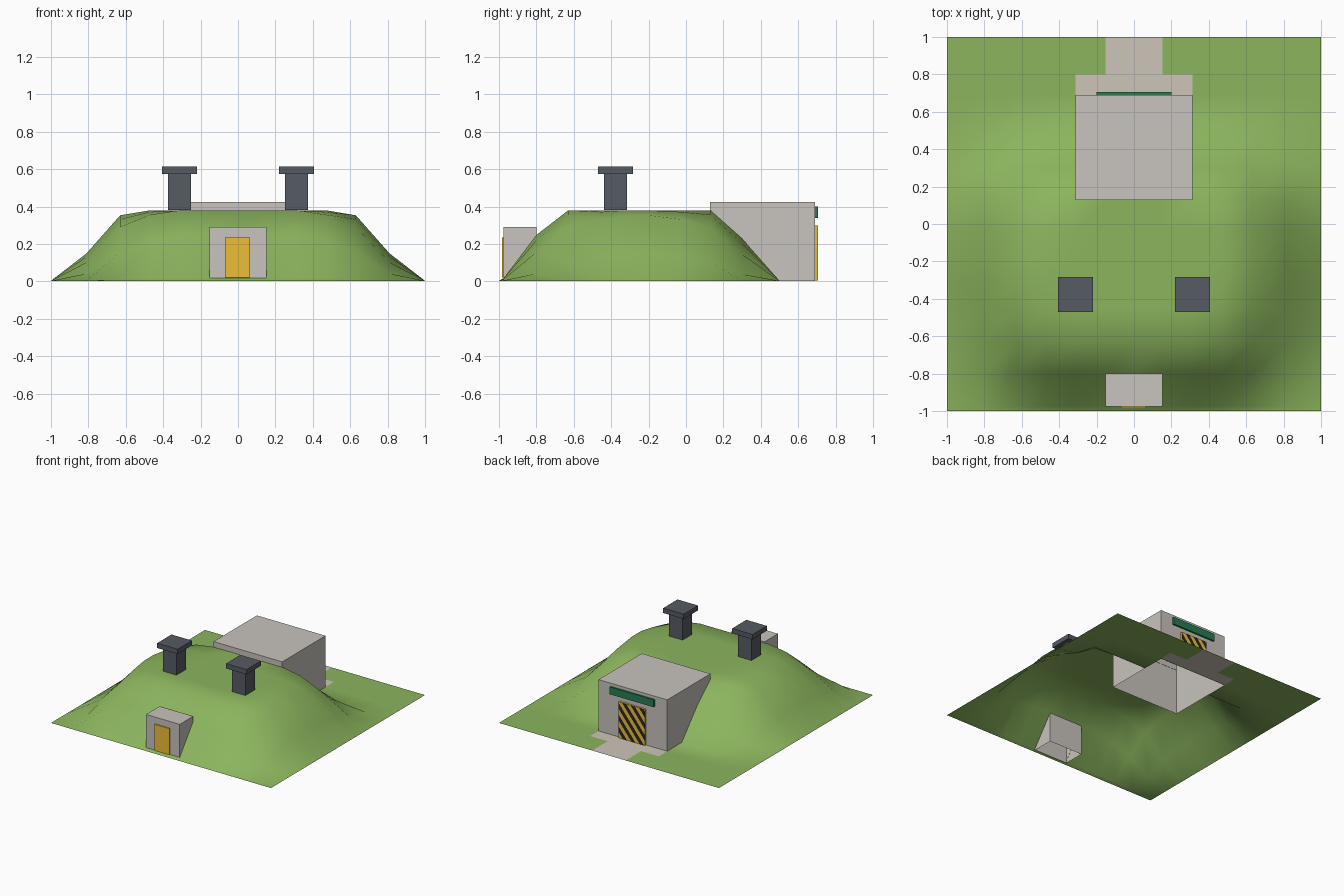
import bpy, bmesh
from mathutils import Vector

if "Cube" in bpy.data.objects:
    bpy.data.objects.remove(bpy.data.objects["Cube"])


def material(name, rgb):
    m = bpy.data.materials.new(name)
    m.diffuse_color = (*rgb, 1)
    m.use_nodes = True
    m.node_tree.nodes["Principled BSDF"].inputs["Base Color"].default_value = m.diffuse_color
    return m


GRASS = material("grass", (0.26, 0.46, 0.11))
CONCRETE = material("concrete", (0.58, 0.55, 0.51))
PAVING = material("paving", (0.61, 0.56, 0.48))
METAL = material("dark_metal", (0.093, 0.105, 0.125))
YELLOW = material("yellow", (0.84, 0.52, 0.035))
BLACK = material("black", (0.02, 0.02, 0.02))
GREEN = material("sign_green", (0.02, 0.2, 0.085))


def finish(name, bm, *mats):
    me = bpy.data.meshes.new(name)
    bm.to_mesh(me)
    bm.free()
    for m in mats:
        me.materials.append(m)
    ob = bpy.data.objects.new(name, me)
    bpy.context.collection.objects.link(ob)
    return ob


def add_box(bm, x, y, z, open_bottom=False):
    """Add a box spanning the (min, max) pairs x, y and z."""
    verts = bmesh.ops.create_cube(bm, size=1)["verts"]
    for v in verts:
        v.co = [a[0] + (c + 0.5) * (a[1] - a[0]) for a, c in zip((x, y, z), v.co)]
    if open_bottom:
        low = [f for f in bm.faces if all(abs(v.co.z - z[0]) < 1e-6 for v in f.verts)]
        bmesh.ops.delete(bm, geom=low, context="FACES")


def box(name, x, y, z, mat, open_bottom=False):
    bm = bmesh.new()
    add_box(bm, x, y, z, open_bottom)
    return finish(name, bm, mat)


# Grass mound: x and y height profiles (position, height, outward rank),
# with the corners rounded down by rank; open under bunkers and paving
half = [(0, 1, 0), (0.152, 1, 0), (0.312, 1, 0), (0.47, 1, 1), (0.63, 0.93, 2),
        (0.81, 0.39, 3), (1, 0, 3)]
px = [(-x, h, r) for x, h, r in half[:0:-1]] + half
py = [(-1, 0, 3), (-0.975, 0.04, 3), (-0.8, 0.65, 3), (-0.63, 1, 2), (-0.45, 1, 1),
      (-0.32, 1, 0), (-0.2, 1, 0), (-0.03, 1, 1), (0.13, 1, 2), (0.3, 0.6, 3),
      (0.5, 0, 3), (0.69, 0, 0), (0.8, 0, 0), (1, 0, 0)]
bm = bmesh.new()
grid = [[bm.verts.new((x, y, 0.003 + 0.377 * hx * hy * (1 - 0.022 * (rx * ry) ** 1.5)))
         for x, hx, rx in px] for y, hy, ry in py]
for j in range(len(py) - 1):
    for i in range(len(px) - 1):
        cx = abs(px[i][0] + px[i + 1][0]) / 2
        cy = (py[j][0] + py[j + 1][0]) / 2
        in_back = cx < 0.312 and 0.13 < cy < 0.8
        in_path = cx < 0.152 and cy > 0.8
        in_front = cx < 0.152 and -0.975 < cy < -0.8
        if not (in_back or in_front or in_path):
            bm.faces.new((grid[j][i], grid[j][i + 1], grid[j + 1][i + 1], grid[j + 1][i]))
for f in bm.faces:
    f.smooth = True
finish("grass_mound", bm, GRASS)

# Concrete entrances
box("back_bunker", (-0.312, 0.312), (0.128, 0.69), (0.002, 0.425), CONCRETE, True)
box("front_entrance", (-0.153, 0.153), (-0.975, -0.8), (0.002, 0.29), CONCRETE, True)
box("front_door", (-0.07, 0.065), (-0.985, -0.9755), (0.02, 0.235), YELLOW)
box("back_sign", (-0.2, 0.2), (0.6905, 0.705), (0.34, 0.40), GREEN)

# Paved forecourt and path, flush with the grass
bm = bmesh.new()
for w, y0, y1 in ((0.312, 0.69, 0.8), (0.152, 0.8, 1.0)):
    bm.faces.new([bm.verts.new((x, y, 0.003)) for x, y in
                  ((-w, y0), (w, y0), (w, y1), (-w, y1))])
finish("paved_apron", bm, PAVING)

# Back door cut into diagonal hazard stripes
bm = bmesh.new()
add_box(bm, (-0.12, 0.12), (0.6905, 0.706), (0.004, 0.3))
normal = Vector((1, 0, -0.8)).normalized()
step = 0.03
for k in range(-14, 8):
    bmesh.ops.bisect_plane(bm, geom=bm.verts[:] + bm.edges[:] + bm.faces[:],
                           plane_co=normal * k * step, plane_no=normal)
for f in bm.faces:
    if abs(f.normal.y) > 0.5:
        f.material_index = int(f.calc_center_median().dot(normal) // step) % 2
finish("striped_back_door", bm, YELLOW, BLACK)

# Rooftop vents
for side, x in (("left", -0.313), ("right", 0.313)):
    bm = bmesh.new()
    y = -0.377
    add_box(bm, (x - 0.061, x + 0.061), (y - 0.061, y + 0.061), (0.381, 0.575))
    add_box(bm, (x - 0.093, x + 0.093), (y - 0.093, y + 0.093), (0.575, 0.615))
    finish(side + "_vent", bm, METAL)
